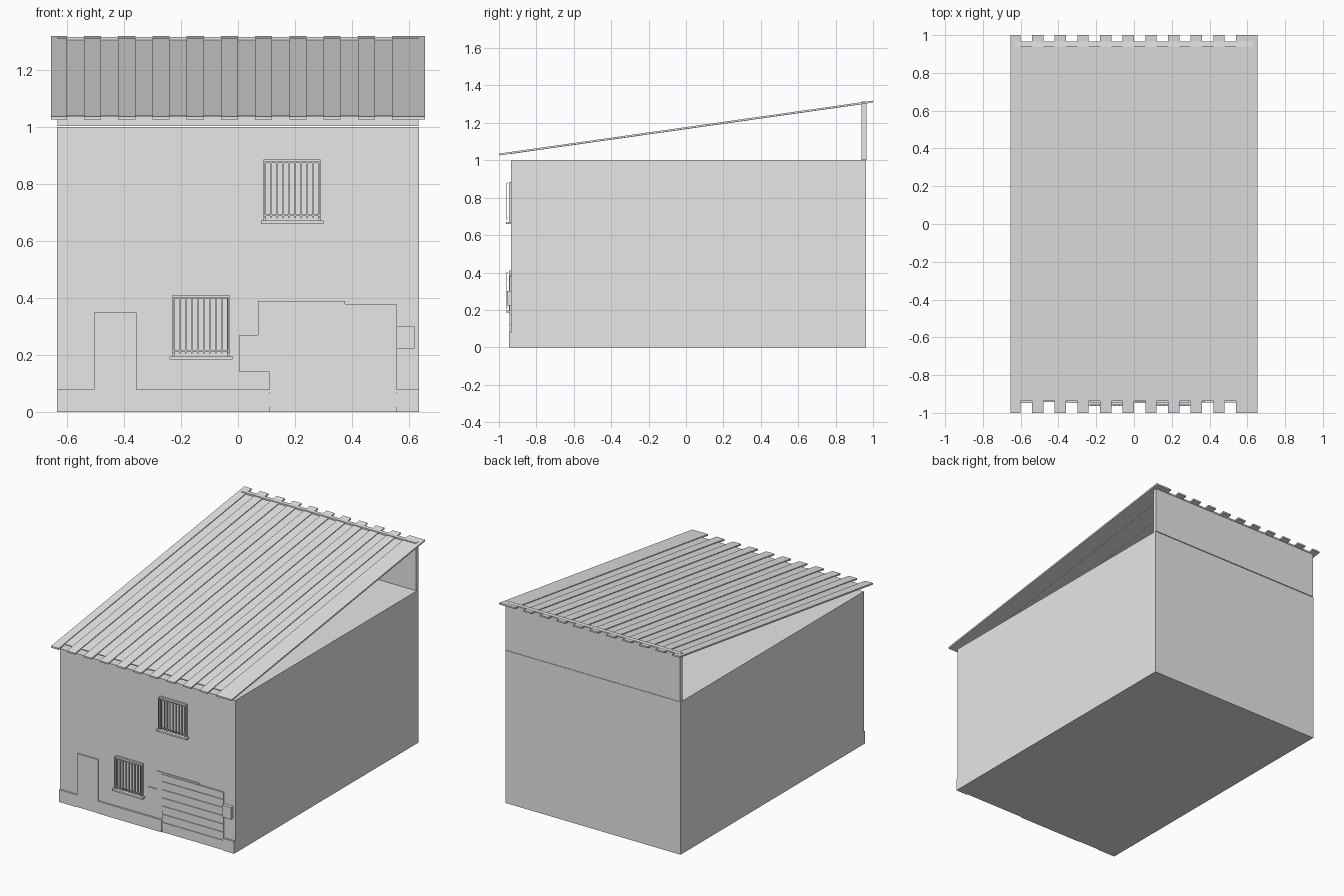
import bpy, bmesh
from math import atan2
from mathutils import Matrix

old = bpy.data.objects.get("Cube")
if old:
    bpy.data.objects.remove(old, do_unlink=True)

grey = bpy.data.materials.new("plain_grey")
grey.use_nodes = True
GREY = (0.8, 0.8, 0.8, 1)
grey.diffuse_color = GREY
grey.node_tree.nodes["Principled BSDF"].inputs["Base Color"].default_value = GREY

FRONT = -0.935


def finish(name, bm):
    bmesh.ops.recalc_face_normals(bm, faces=bm.faces)
    mesh = bpy.data.meshes.new(name)
    bm.to_mesh(mesh)
    bm.free()
    mesh.materials.append(grey)
    obj = bpy.data.objects.new(name, mesh)
    bpy.context.collection.objects.link(obj)
    return obj


def add_box(bm, x0, x1, y0, y1, z0, z1):
    size = Matrix.Diagonal((x1 - x0, y1 - y0, z1 - z0, 1))
    place = Matrix.Translation(((x0 + x1) / 2, (y0 + y1) / 2, (z0 + z1) / 2))
    bmesh.ops.create_cube(bm, size=1, matrix=place @ size)


def box(name, *bounds):
    bm = bmesh.new()
    add_box(bm, *bounds)
    return finish(name, bm)


def front_panel(name, outline, depth):
    """Flat outline in x, z standing out from the front wall."""
    bm = bmesh.new()
    face = bm.faces.new([bm.verts.new((x, FRONT, z)) for x, z in outline])
    made = bmesh.ops.extrude_face_region(bm, geom=[face])["geom"]
    bmesh.ops.translate(bm, vec=(0, -depth, 0),
                        verts=[v for v in made if isinstance(v, bmesh.types.BMVert)])
    return finish(name, bm)


# Main block and the raised back wall that carries the roof
box("house_body", -0.635, 0.635, FRONT, 0.963, 0, 1)
box("back_upper_wall", -0.632, 0.632, 0.938, 0.965, 1.003, 1.315)

# Sloping roof: long raised strips alternating with shorter, lower ones
LOW, HIGH = 1.031, 1.314
slope = (HIGH - LOW) / 2


def add_strip(bm, x0, x1, y0, y1, drop, thick):
    corners = []
    for x in (x0, x1):
        for y, t in ((y0, 0), (y1, 0), (y1, thick), (y0, thick)):
            corners.append(bm.verts.new((x, y, LOW + (y + 1) * slope - drop + t)))
    a, b = corners[:4], corners[4:]
    bm.faces.new(a)
    bm.faces.new(b)
    for i in range(4):
        j = (i + 1) % 4
        bm.faces.new((a[i], a[j], b[j], b[i]))


raised, lower = bmesh.new(), bmesh.new()
edges = [-0.655] + [-0.6 + 0.06 * i for i in range(21)] + [0.655]
for i, (x0, x1) in enumerate(zip(edges, edges[1:])):
    if i % 2 == 0 or i == len(edges) - 2:
        add_strip(raised, x0, x1, -1, 1, 0.005, 0.010)
    else:
        add_strip(lower, x0, x1, -0.937, 0.967, 0.006, 0.006)
finish("roof_raised_strips", raised)
finish("roof_lower_strips", lower)

# Base course, door and garage surround on the front wall
front_panel("plinth_left", [(-0.635, 0), (-0.505, 0), (-0.505, 0.08), (-0.635, 0.08)], 0.012)
front_panel("door", [(-0.505, 0), (-0.355, 0), (-0.355, 0.35), (-0.505, 0.35)], 0.008)
front_panel("plinth_middle", [(-0.355, 0), (0.11, 0), (0.11, 0.08), (-0.355, 0.08)], 0.012)
front_panel("plinth_right", [(0.555, 0), (0.635, 0), (0.635, 0.08), (0.555, 0.08)], 0.012)
front_panel("garage_surround", [
    (0.11, 0), (0.555, 0), (0.555, 0.38), (0.375, 0.38), (0.375, 0.39), (0.07, 0.39),
    (0.07, 0.27), (0.005, 0.27), (0.005, 0.14), (0.11, 0.14)], 0.006)
box("meter_box", 0.555, 0.618, FRONT - 0.022, FRONT, 0.223, 0.302)

# Garage shutter slats
slats = bmesh.new()
step = 0.0535
for i in range(7):
    z = 0.018 + i * step
    add_box(slats, 0.11, 0.555, FRONT - 0.01, FRONT, z, min(z + step - 0.006, 0.38))
finish("garage_slats", slats)


# Barred windows
def window(name, x, z):
    w, h = 0.2, 0.205
    box(name + "_sill", x - 0.01, x + w + 0.01, FRONT - 0.028, FRONT, z - 0.02, z - 0.009)
    frame = bmesh.new()
    add_box(frame, x, x + w, FRONT - 0.012, FRONT, z + h - 0.012, z + h)
    for x0 in (x, x + w - 0.008):
        add_box(frame, x0, x0 + 0.008, FRONT - 0.012, FRONT, z - 0.009, z + h)
    finish(name + "_frame", frame)
    grille = bmesh.new()
    for i in range(10):
        c = x + 0.005 + (w - 0.01) * i / 9
        add_box(grille, c - 0.0025, c + 0.0025, FRONT - 0.026, FRONT - 0.021, z, z + h - 0.008)
    for zr in (z + 0.008, z + h - 0.012):
        add_box(grille, x, x + w, FRONT - 0.024, FRONT - 0.02, zr, zr + 0.005)
    finish(name + "_grille", grille)


window("lower_window", -0.23, 0.205)
window("upper_window", 0.09, 0.68)
